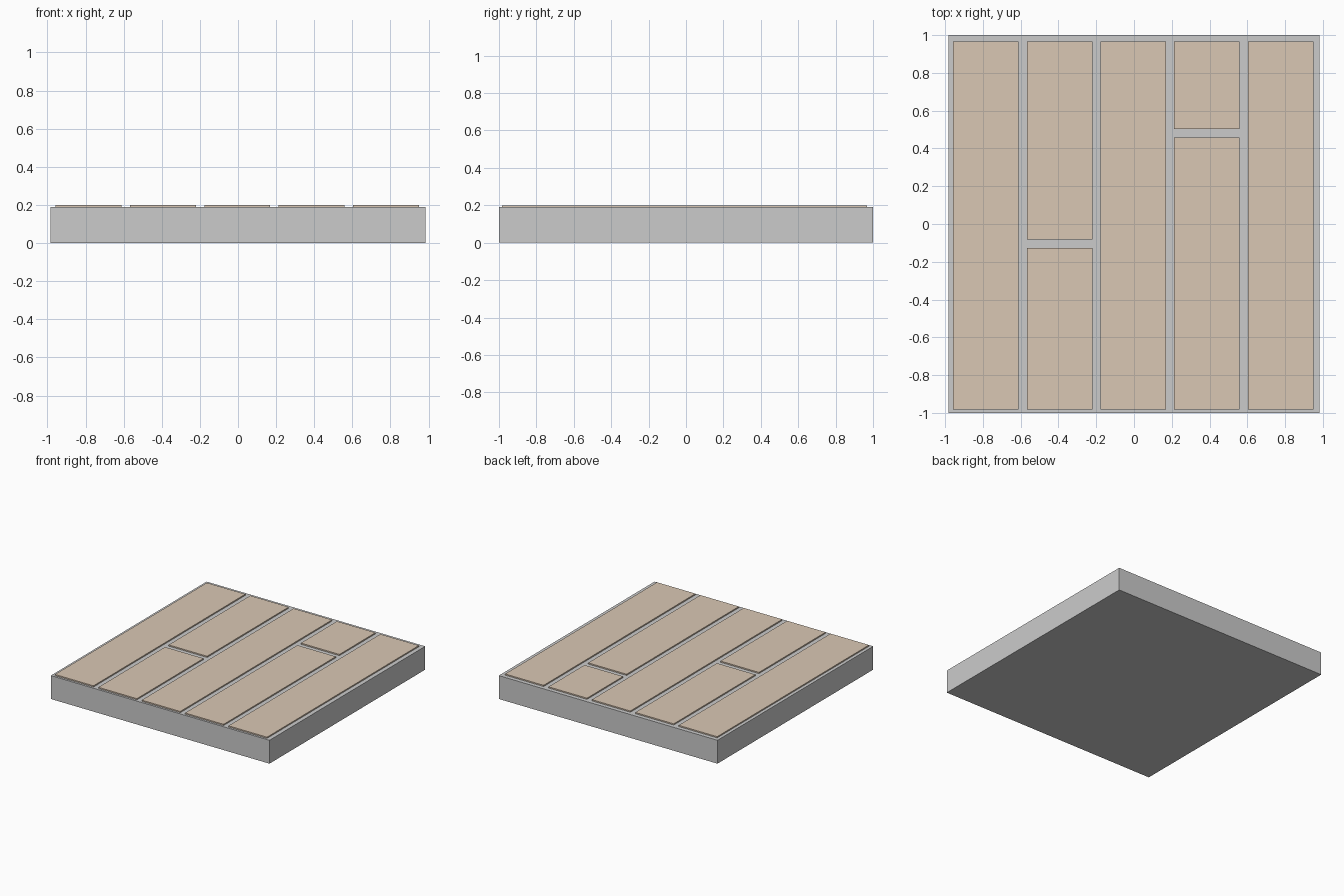
import bpy

if "Cube" in bpy.data.objects:
    bpy.data.objects.remove(bpy.data.objects["Cube"])

wood = bpy.data.materials.new("plank_wood")
wood.diffuse_color = (0.70, 0.575, 0.456, 1)
wood.use_nodes = True
wood.node_tree.nodes["Principled BSDF"].inputs["Base Color"].default_value = wood.diffuse_color


def box(name, x0, x1, y0, y1, z0, z1, material=None):
    bpy.ops.mesh.primitive_cube_add(
        size=1, location=((x0 + x1) / 2, (y0 + y1) / 2, (z0 + z1) / 2))
    ob = bpy.context.object
    ob.name = name
    ob.scale = (x1 - x0, y1 - y0, z1 - z0)
    bpy.ops.object.transform_apply(location=False, rotation=False, scale=True)
    if material:
        ob.data.materials.append(material)
    return ob


# Slab under the planks
BASE_TOP, PLANK_TOP = 0.19, 0.20
box("base_slab", -0.983, 0.983, -1, 1, 0, BASE_TOP)

# Five rows of planks; rows 2 and 4 are split by a cross joint
FRONT, BACK = -0.983, 0.967
PITCH, WIDTH, FIRST_X, GAP = 0.39, 0.346, -0.957, 0.046
joints = {1: -0.104, 3: 0.481}
for row in range(5):
    x = FIRST_X + row * PITCH
    spans = [(FRONT, BACK)]
    if row in joints:
        j = joints[row]
        spans = [(FRONT, j - GAP / 2), (j + GAP / 2, BACK)]
    for n, (y0, y1) in enumerate(spans):
        box(f"plank_{row + 1}_{n + 1}", x, x + WIDTH, y0, y1,
            BASE_TOP, PLANK_TOP, wood)
